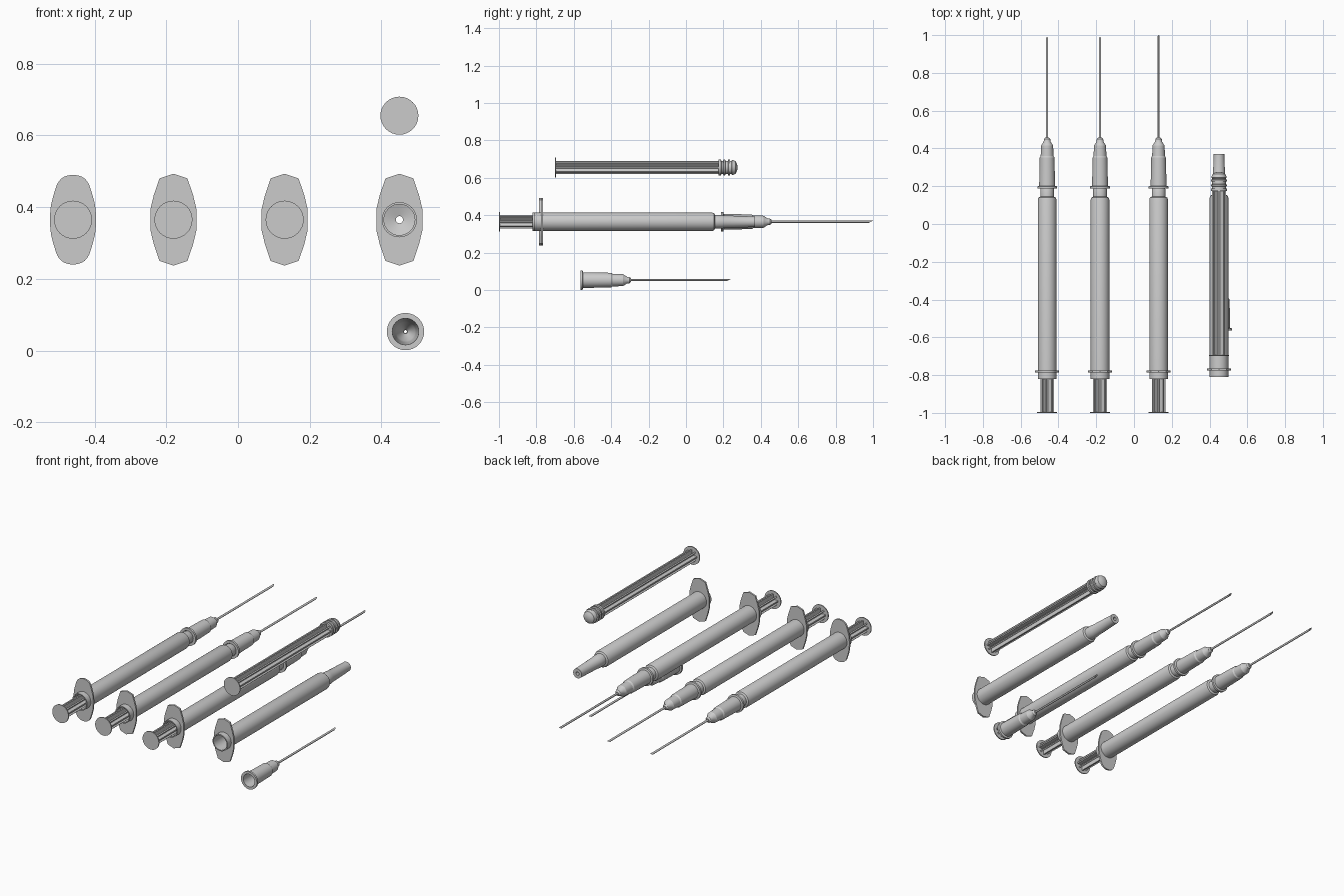
import bpy, bmesh, math

if "Cube" in bpy.data.objects:
    bpy.data.objects.remove(bpy.data.objects["Cube"])


def finish(bm, name, loc, angle=30):
    bmesh.ops.recalc_face_normals(bm, faces=bm.faces)
    me = bpy.data.meshes.new(name)
    bm.to_mesh(me)
    bm.free()
    me.shade_smooth()
    me.set_sharp_from_angle(angle=math.radians(angle))
    ob = bpy.data.objects.new(name, me)
    ob.location = loc
    bpy.context.collection.objects.link(ob)
    return ob


def lathe(bm, profile, closed=False, n=32):
    """Revolve (radius, y) points about the y axis; radius 0 gives a pole."""
    rings = []
    for r, y in profile:
        if r == 0:
            rings.append([bm.verts.new((0, y, 0))] * n)
        else:
            rings.append([bm.verts.new((r * math.cos(2 * math.pi * i / n), y,
                                        r * math.sin(2 * math.pi * i / n))) for i in range(n)])
    pairs = list(zip(rings, rings[1:]))
    if closed:
        pairs.append((rings[-1], rings[0]))
    for a, b in pairs:
        for i in range(n):
            j = (i + 1) % n
            bm.faces.new(list(dict.fromkeys((a[i], a[j], b[j], b[i]))))


# Hollow barrel with stepped nozzle, origin at its open back end
def barrel(name, loc):
    bm = bmesh.new()
    lathe(bm, [(.043, 0), (.049, 0), (.049, .95), (.046, .96), (.036, .965), (.036, 1.005),
               (.034, 1.01), (.028, 1.18), (.010, 1.18), (.010, .955), (.043, .945)], True)
    finish(bm, name, loc)


# Finger flange: faceted oval plate, optionally with rounded corners
def flange(name, loc, rounded=False):
    right = [(.039, .115), (.055, .068), (.064, .03), (.064, -.03), (.055, -.068), (.039, -.115)]
    pts = [(0, .128)] + right + [(0, -.128)] + [(-x, z) for x, z in reversed(right)]
    for _ in range(2):
        new = []
        for (ax, az), (bx, bz) in zip(pts, pts[1:] + pts[:1]):
            for t in ((.25, .75) if rounded else (0, .5)):
                new.append((ax + (bx - ax) * t, az + (bz - az) * t))
        pts = new
    bm = bmesh.new()
    loops = []
    for y, inner in ((-.005, 0), (.005, 0), (.005, 1), (-.005, 1)):
        loop = []
        for x, z in pts:
            k = .046 / math.hypot(x, z) if inner else 1
            loop.append(bm.verts.new((x * k, y, z * k)))
        loops.append(loop)
    n = len(pts)
    for a, b in zip(loops, loops[1:] + loops[:1]):
        for i in range(n):
            j = (i + 1) % n
            bm.faces.new((a[i], a[j], b[j], b[i]))
    finish(bm, name, loc)


# Plunger: thumb disc, finned rod and ringed seal, origin at the disc
def plunger(name, loc):
    bm = bmesh.new()
    lathe(bm, [(0, 0), (.053, 0), (.053, .006), (0, .006)])
    finish(bm, name + "_thumb_disc", loc)

    bm = bmesh.new()
    section = []
    for k in range(8):
        a = k * math.pi / 4
        for r, w in ((.012, -.004), (.036, -.004), (.036, .004), (.012, .004)):
            section.append((r * math.cos(a) - w * math.sin(a), r * math.sin(a) + w * math.cos(a)))
    face = bm.faces.new([bm.verts.new((x, .004, z)) for x, z in section])
    ext = bmesh.ops.extrude_face_region(bm, geom=[face], use_keep_orig=True)
    for v in ext["geom"]:
        if isinstance(v, bmesh.types.BMVert):
            v.co.y = .885
    finish(bm, name + "_finned_rod", loc)

    bm = bmesh.new()
    prof = [(0, .875), (.043, .875), (.043, .887), (.036, .889)]
    for y in (.905, .930):
        prof += [(.036, y - .006), (.043, y - .004), (.043, y + .004), (.036, y + .006)]
    prof += [(.036, .942), (.040, .946), (.040, .950), (.034, .964), (.020, .973), (0, .976)]
    lathe(bm, prof)
    finish(bm, name + "_seal", loc)


# Hollow needle and hub, origin at the collar
def needle(name, loc, length=.805):
    bm = bmesh.new()
    lathe(bm, [(.037, 0), (.052, 0), (.052, .012), (.042, .015), (.039, .165), (.034, .172),
               (.032, .228), (.018, .250), (.017, .262), (.010, .270), (.004, .270),
               (.004, .235), (.026, .200), (.030, .165)], True)
    finish(bm, name + "_hub", loc)

    bm = bmesh.new()
    lathe(bm, [(.006, .23), (.006, length), (.004, length), (.004, .23)], True, 12)
    for v in bm.verts:  # slanted tip
        if v.co.y > .5:
            v.co.y += (v.co.z - .006) * 1.8
    finish(bm, name + "_cannula", loc)


# Three assembled syringes
Z = .365
for i, (x, tip) in enumerate(((-.46, .803), (-.18, .803), (.13, .813))):
    s = f"syringe_{i + 1}_"
    barrel(s + "barrel", (x, -.82, Z))
    flange(s + "finger_flange", (x, -.78, Z), i == 0)
    plunger(s + "plunger", (x, -1, Z))
    needle(s + "needle", (x, .187, Z), tip)

# Exploded syringe: separate plunger, barrel and needle
plunger("loose_plunger", (.45, -.70, .655))
barrel("loose_barrel", (.45, -.81, Z))
flange("loose_finger_flange", (.45, -.77, Z))
needle("loose_needle", (.467, -.565, .053))
